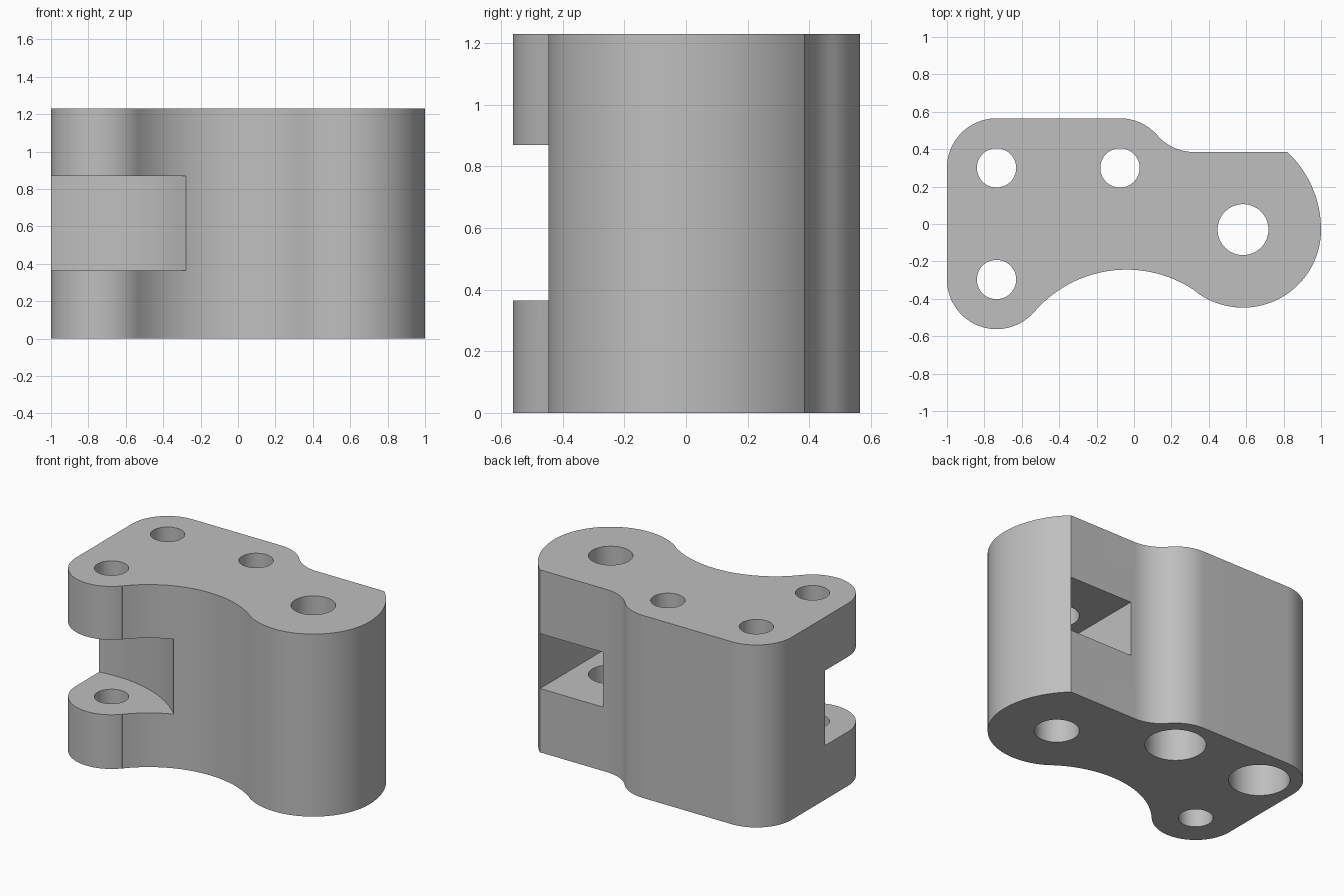
import bpy, bmesh
from math import cos, sin, radians, degrees, atan2, asin
from mathutils import Vector

cube = bpy.data.objects.get("Cube")
if cube:
    bpy.data.objects.remove(cube, do_unlink=True)

HEIGHT = 1.23
STEP = 3.0  # degrees per arc segment

# Material
steel = bpy.data.materials.new("plain_grey")
steel.use_nodes = True
grey = (0.52, 0.52, 0.52, 1)
steel.diffuse_color = grey
steel.node_tree.nodes["Principled BSDF"].inputs["Base Color"].default_value = grey


def arc(centre, r, a0, a1):
    n = max(2, round(abs(a1 - a0) / STEP))
    angles = [radians(a0 + (a1 - a0) * i / n) for i in range(n + 1)]
    return [(centre[0] + r * cos(a), centre[1] + r * sin(a)) for a in angles]


def heading(a, b):
    return degrees(atan2(b[1] - a[1], b[0] - a[0]))


def prism(name, points, z0, z1):
    """Extrude a plan outline between two heights."""
    bm = bmesh.new()
    face = bm.faces.new([bm.verts.new((x, y, z0)) for x, y in points])
    top = bmesh.ops.extrude_face_region(bm, geom=[face])["geom"]
    bmesh.ops.translate(bm, vec=Vector((0, 0, z1 - z0)),
                        verts=[v for v in top if isinstance(v, bmesh.types.BMVert)])
    bmesh.ops.recalc_face_normals(bm, faces=bm.faces)
    mesh = bpy.data.meshes.new(name)
    bm.to_mesh(mesh)
    bm.free()
    mesh.materials.append(steel)
    obj = bpy.data.objects.new(name, mesh)
    bpy.context.collection.objects.link(obj)
    return obj


def cylinder(name, centre, r, z0, z1):
    return prism(name, arc(centre, r, 0, 360)[:-1], z0, z1)


# Bosses and the concave blends between them
back_right = (-0.735, 0.3)
front_right = (-0.735, -0.297)
back_mid = (-0.075, 0.3)
pivot = (0.583, -0.03)
valley = (-0.04, -0.895)
blend = (0.32, 0.645)
boss_r, pivot_r, valley_r, blend_r = 0.265, 0.417, 0.651, 0.26
nose_r, flat_y = 0.568, 0.385
nose_end = degrees(asin((flat_y - pivot[1]) / nose_r))

outline = arc(front_right, boss_r, -180, heading(front_right, valley))
outline += arc(valley, valley_r, heading(valley, front_right), heading(valley, pivot))
outline += arc(pivot, pivot_r, heading(pivot, valley), 0)[:-1]
outline += arc((1 - nose_r, pivot[1]), nose_r, 0, nose_end)
outline += arc(blend, blend_r, -90, heading(blend, back_mid))
outline += arc(back_mid, boss_r, heading(back_mid, blend), 90)
outline += arc(back_right, boss_r, 90, 180)
body = prism("clevis_block", outline, 0, HEIGHT)

# Cutters: through holes, counterbores, curved front slot, back pocket
cutters = [cylinder("hole_cutter", c, r, -0.1, HEIGHT + 0.1)
           for c, r in ((back_right, 0.105), (front_right, 0.105),
                        (back_mid, 0.105), (pivot, 0.136))]
cutters += [cylinder("counterbore_cutter", c, 0.185, -0.2, 0.5)
            for c in (back_right, back_mid)]
cutters.append(cylinder("slot_cutter", (-0.87, -0.87), 0.83, 0.365, 0.87))
cutters.append(prism("pocket_cutter", [(0.348, -0.28), (0.818, -0.28),
                                       (0.818, 0.6), (0.348, 0.6)], 0.43, 0.80))
for cutter in cutters:
    cutter.hide_render = True
    cut = body.modifiers.new(cutter.name, "BOOLEAN")
    cut.operation = "DIFFERENCE"
    cut.solver = "EXACT"
    cut.object = cutter

# Bake the cuts and drop the helpers
bpy.context.view_layer.update()
graph = bpy.context.evaluated_depsgraph_get()
baked = bpy.data.meshes.new_from_object(body.evaluated_get(graph))
body.modifiers.clear()
body.data = baked
for cutter in cutters:
    bpy.data.objects.remove(cutter, do_unlink=True)

# Smooth curved walls, crisp rims
bpy.ops.object.select_all(action="DESELECT")
body.select_set(True)
bpy.context.view_layer.objects.active = body
bpy.ops.object.shade_smooth_by_angle(angle=radians(25))
